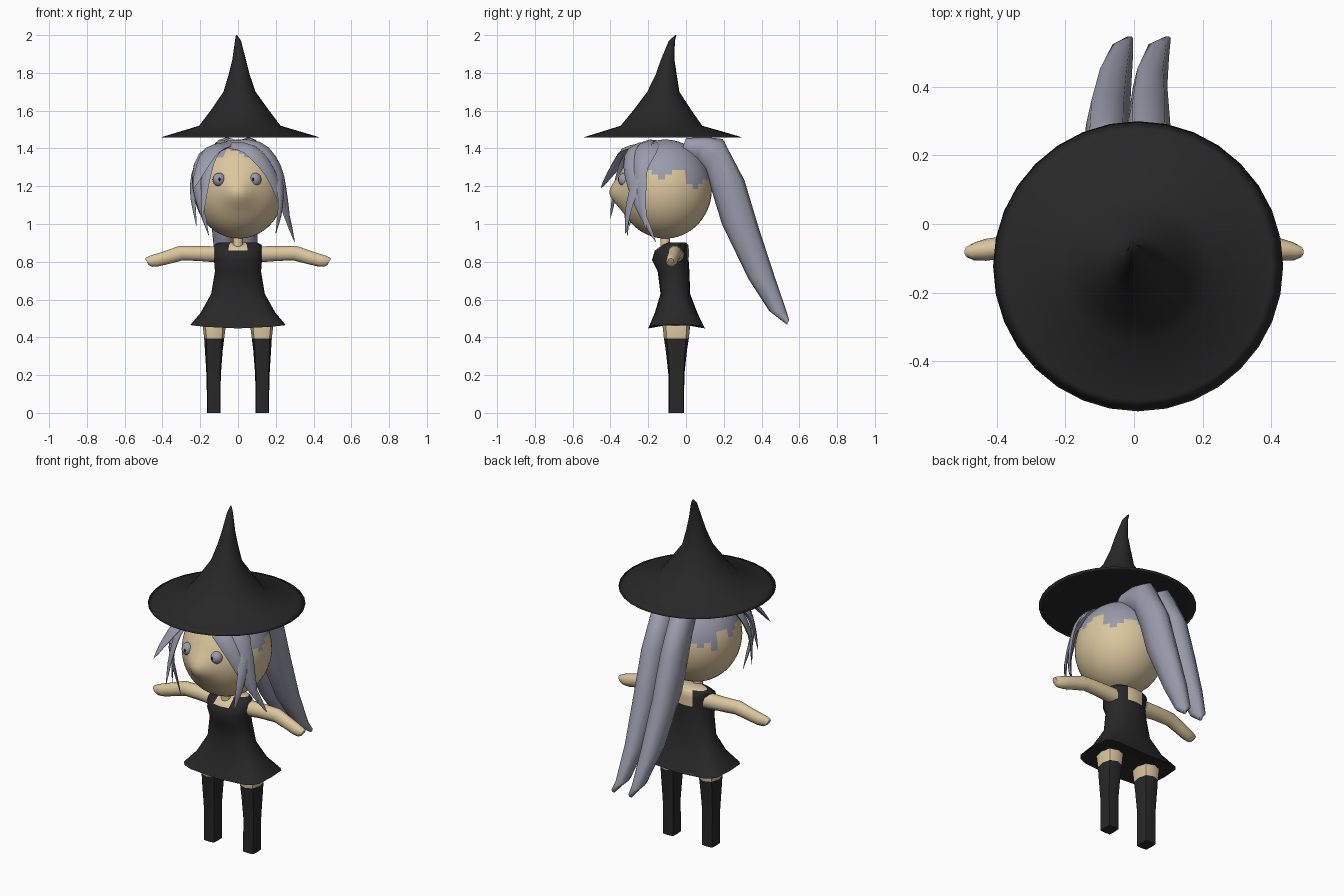
import bpy, bmesh, math
from mathutils import Vector


def material(name, r, g, b):
    m = bpy.data.materials.new(name)
    m.diffuse_color = (r, g, b, 1)
    return m


BLACK = material("black cloth", 0.021, 0.021, 0.021)
SKIN = material("warm skin", 0.71, 0.57, 0.34)
HAIR = material("grey hair", 0.32, 0.33, 0.41)
PUPIL = material("dark pupil", 0.01, 0.01, 0.012)


def finish(bm, name, mats, rule=None, angle=50):
    """Turn a bmesh into a smooth object; rule(centre) gives the material index."""
    bmesh.ops.recalc_face_normals(bm, faces=bm.faces)
    for f in bm.faces:
        f.smooth = True
        if rule:
            f.material_index = rule(f.calc_center_median())
    me = bpy.data.meshes.new(name)
    bm.to_mesh(me)
    bm.free()
    ob = bpy.data.objects.new(name, me)
    bpy.context.collection.objects.link(ob)
    for m in mats:
        me.materials.append(m)
    if angle < 180:
        bpy.ops.object.select_all(action='DESELECT')
        bpy.context.view_layer.objects.active = ob
        ob.select_set(True)
        bpy.ops.object.shade_smooth_by_angle(angle=math.radians(angle))
    return ob


def loft(name, rings, mats, caps=(True, True), rule=None, angle=50):
    bm = bmesh.new()
    vs = [[bm.verts.new(p) for p in ring] for ring in rings]
    n = len(vs[0])
    for a, b in zip(vs, vs[1:]):
        for i in range(n):
            j = (i + 1) % n
            bm.faces.new((a[i], a[j], b[j], b[i]))
    if caps[0]:
        bm.faces.new(vs[0])
    if caps[1]:
        bm.faces.new(vs[-1])
    return finish(bm, name, mats, rule, angle)


def oval(c, u, v, n, square=1.0):
    """Ring of n points around c with half axes u and v; square < 1 makes it boxier."""
    def soft(a):
        return 0.0 if abs(a) < 1e-6 else math.copysign(abs(a) ** square, a)
    c, u, v = Vector(c), Vector(u), Vector(v)
    return [c + u * soft(math.cos(t)) + v * soft(math.sin(t))
            for t in (2 * math.pi * i / n for i in range(n))]


def level(x, y, z, rx, ry, n, square=1.0):
    return oval((x, y, z), (rx, 0, 0), (0, ry, 0), n, square)


def ellipsoid(name, c, r, mats, seg=32, rows=20, rule=None, shape=None):
    bm = bmesh.new()
    bmesh.ops.create_uvsphere(bm, u_segments=seg, v_segments=rows, radius=1)
    for v in bm.verts:
        v.co = Vector([c[i] + r[i] * v.co[i] for i in range(3)])
        if shape:
            shape(v)
    return finish(bm, name, mats, rule)


# Pointed hat with a closed underside, softly shaded over the rim
hat = [(0.012, -0.123, 1.458, 0.2), (0.012, -0.123, 1.457, 0.39),
       (0.012, -0.123, 1.458, 0.422), (0.012, -0.123, 1.468, 0.39),
       (0.01, -0.13, 1.52, 0.216), (0.01, -0.125, 1.60, 0.155),
       (0.008, -0.12, 1.70, 0.085), (0.006, -0.105, 1.79, 0.056),
       (0.006, -0.097, 1.87, 0.036), (0.0, -0.075, 1.97, 0.016),
       (-0.008, -0.054, 2.0, 0.003)]
loft("hat", [level(x, y, z, r, r, 32) for x, y, z, r in hat], [BLACK], angle=180)

# Head with a soft nose and a jagged painted scalp
HEAD = Vector((0.005, -0.11, 1.185))


def nose(v):
    if v.co.y < HEAD.y:
        d = (v.co.x / 0.06) ** 2 + ((v.co.z - 1.165) / 0.06) ** 2
        v.co.y -= 0.05 * math.exp(-d / 1.5)


def scalp(p):
    line = 1.375 if p.y < -0.2 else 1.265 if p.y < 0 else 1.215
    return 1 if p.z + 0.024 * math.sin(p.x * 60 + p.y * 45) > line else 0


ellipsoid("head", HEAD, (0.24, 0.247, 0.262), [SKIN, HAIR], 40, 32, scalp, nose)

# Eyes with small pupils
for side, x, px in (("left", -0.10, -0.097), ("right", 0.09, 0.080)):
    ellipsoid(side + "_eye", (x, -0.325, 1.235), (0.034, 0.034, 0.036), [HAIR], 16, 10)
    ellipsoid(side + "_pupil", (px, -0.3575, 1.237), (0.006, 0.004, 0.009), [PUPIL], 10, 6)

# Neck
loft("neck", [level(0, -0.11, z, 0.027, 0.027, 10) for z in (0.85, 0.90, 0.96)], [SKIN])

# Dress with a boxy flared hem and bare neckline front and back
dress = [(0.462, 0.12, -0.12, 0.02, 0.5), (0.455, 0.253, -0.2, 0.1, 0.38),
         (0.53, 0.198, -0.165, 0.06, 0.6), (0.63, 0.142, -0.135, 0.022, 0.8),
         (0.75, 0.122, -0.15, 0.018, 0.9), (0.81, 0.127, -0.18, 0.014, 1),
         (0.86, 0.131, -0.165, 0.016, 1), (0.89, 0.125, -0.125, 0.012, 1),
         (0.902, 0.10, -0.095, 0.0, 1)]


def neckline(p):
    low = 0.855 if p.y < -0.06 else 0.80
    return 1 if abs(p.x) < 0.052 and p.z > low else 0


rings = []
for z, hx, y0, y1, square in dress:
    ring = level(0, (y0 + y1) / 2, z, hx, (y1 - y0) / 2, 16, square)
    if z == 0.455:
        for p in ring:  # wavy hem
            p.z += 0.018 * (abs(p.x) / hx) ** 2 - 0.008
    rings.append(ring)
loft("dress", rings, [BLACK, SKIN], rule=neckline)

# Legs with stockings, boxy at the foot, and arms, on both sides
leg = [(0.005, 0.128, 0.035, 0.041, 0.25), (0.20, 0.129, 0.038, 0.042, 0.4),
       (0.33, 0.128, 0.047, 0.056, 0.6), (0.395, 0.126, 0.053, 0.066, 0.75),
       (0.46, 0.126, 0.061, 0.073, 0.8), (0.49, 0.12, 0.06, 0.07, 0.8)]
arm = [(0.10, -0.055, 0.838, 0.045, 0.046), (0.20, -0.055, 0.843, 0.040, 0.042),
       (0.30, -0.06, 0.846, 0.036, 0.040), (0.38, -0.068, 0.822, 0.032, 0.036),
       (0.43, -0.075, 0.808, 0.032, 0.034), (0.465, -0.08, 0.801, 0.026, 0.029),
       (0.483, -0.081, 0.80, 0.017, 0.018)]
for side, s in (("left", -1), ("right", 1)):
    loft(side + "_leg", [level(s * x, -0.051, z if z > 0.01 else 0.0, rx, ry, 8, q)
                         for z, x, rx, ry, q in leg],
         [BLACK, SKIN], rule=lambda p: 1 if p.z > 0.396 else 0)
    loft(side + "_arm", [oval((s * x, y, z), (0, ry, 0), (s * 0.01, 0, rz), 10)
                         for x, y, z, ry, rz in arm], [SKIN])

# Twin tails of hair: inner and outer edge in y, z; then centre and half width in x
edges = [(-0.03, 1.37, 0.00, 1.455), (0.05, 1.34, 0.11, 1.46), (0.10, 1.28, 0.195, 1.45),
         (0.135, 1.18, 0.31, 1.23), (0.19, 1.00, 0.385, 0.98),
         (0.33, 0.71, 0.47, 0.72), (0.44, 0.54, 0.535, 0.53), (0.535, 0.467, 0.546, 0.49)]
spans = {"left_tail": [(-0.04, 0.04), (-0.06, 0.055), (-0.075, 0.062), (-0.08, 0.064),
                       (-0.077, 0.063), (-0.06, 0.052), (-0.037, 0.034), (-0.013, 0.01)],
         "right_tail": [(0.06, 0.04), (0.055, 0.055), (0.045, 0.062), (0.043, 0.064),
                        (0.043, 0.063), (0.047, 0.05), (0.068, 0.034), (0.097, 0.01)]}
for name, span in spans.items():
    loft(name, [oval((x, (a + c) / 2, (b + d) / 2), (0, (c - a) / 2, (d - b) / 2), (w, 0, 0), 8, 0.85)
                for (a, b, c, d), (x, w) in zip(edges, span)], [HAIR], angle=60)


# Front locks: flat tapering strands following the head
def lock(name, pts, width):
    pts = [Vector(p) for p in pts]
    ext = [2 * pts[0] - pts[1]] + pts + [2 * pts[-1] - pts[-2]]
    path = []
    for p0, p1, p2, p3 in zip(ext, ext[1:], ext[2:], ext[3:]):
        for t in (0, 0.33, 0.67):  # smooth curve through the points
            path.append(0.5 * (2 * p1 + (p2 - p0) * t + (2 * p0 - 5 * p1 + 4 * p2 - p3) * t * t
                               + (3 * p1 - p0 - 3 * p2 + p3) * t ** 3))
    path.append(pts[-1])
    rings = []
    for i, p in enumerate(path):
        k = i / (len(path) - 1)
        along = (path[min(i + 1, len(path) - 1)] - path[max(i - 1, 0)]).normalized()
        across = along.cross((p - HEAD).normalized()).normalized()
        out = across.cross(along)
        w = width * (0.55 + 1.4 * k if k < 0.32 else 1.03 * ((1 - k) / 0.68) ** 0.7) + 0.002
        rings.append(oval(p, across * w, out * (0.4 * w), 6))
    loft(name, rings, [HAIR], angle=40)


lock("left_lock_forward", [(-0.04, -0.2, 1.425), (-0.14, -0.31, 1.385), (-0.20, -0.39, 1.28), (-0.235, -0.45, 1.19)], 0.055)
lock("left_lock_long", [(-0.05, -0.19, 1.425), (-0.18, -0.25, 1.36), (-0.22, -0.31, 1.2), (-0.155, -0.31, 0.94)], 0.05)
lock("left_lock_inner", [(-0.05, -0.2, 1.425), (-0.14, -0.31, 1.36), (-0.175, -0.37, 1.2), (-0.19, -0.40, 1.03)], 0.036)
lock("left_lock_outer", [(-0.05, -0.15, 1.43), (-0.18, -0.19, 1.365), (-0.24, -0.25, 1.2), (-0.22, -0.30, 0.99)], 0.042)
lock("right_lock_front", [(-0.07, -0.2, 1.42), (0.06, -0.28, 1.395), (0.165, -0.295, 1.28), (0.24, -0.25, 1.1), (0.30, -0.16, 0.905)], 0.05)
lock("right_lock_side", [(-0.06, -0.17, 1.43), (0.10, -0.22, 1.415), (0.205, -0.24, 1.30), (0.25, -0.235, 1.12), (0.275, -0.21, 0.97)], 0.05)
lock("right_lock_short", [(-0.02, -0.14, 1.435), (0.13, -0.18, 1.40), (0.21, -0.24, 1.28), (0.225, -0.30, 1.10), (0.20, -0.32, 0.95)], 0.04)
